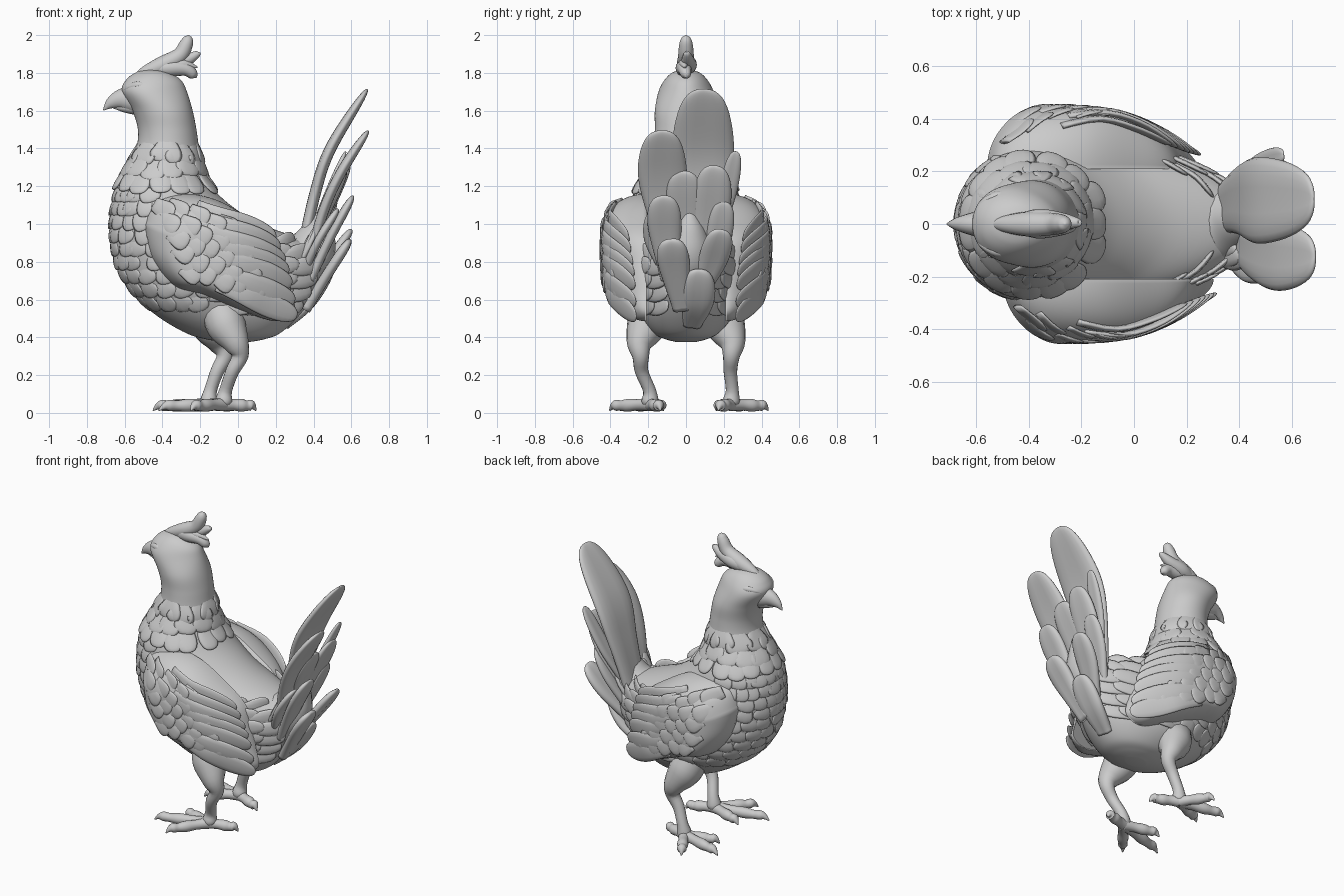
import bpy, bmesh, math, random
from mathutils import Vector as V

if "Cube" in bpy.data.objects:
    bpy.data.objects.remove(bpy.data.objects["Cube"])
random.seed(4)
TAU = 2 * math.pi


def spline(pts, t):
    """Catmull-Rom through points of any dimension, t in 0..1."""
    n = len(pts)
    u = min(max(t, 0), 1) * (n - 1)
    i = min(int(u), n - 2)
    f = u - i
    a, b, c, d = (pts[min(max(i + k, 0), n - 1)] for k in (-1, 0, 1, 2))
    return [0.5 * (2*q + (r-p)*f + (2*p-5*q+4*r-s)*f*f + (3*q-p-3*r+s)*f**3)
            for p, q, r, s in zip(a, b, c, d)]


def build(name, lofts):
    """One smooth object from several lofts (each a list of rings)."""
    bm = bmesh.new()
    for rings in lofts:
        vs = [[bm.verts.new(p) for p in r] for r in rings]
        n = len(vs[0])
        for r, s in zip(vs, vs[1:]):
            for j in range(n):
                bm.faces.new((r[j], r[(j+1) % n], s[(j+1) % n], s[j]))
        bm.faces.new(vs[0])
        bm.faces.new(vs[-1])
    bmesh.ops.recalc_face_normals(bm, faces=bm.faces)
    for f in bm.faces:
        f.smooth = True
    me = bpy.data.meshes.new(name)
    bm.to_mesh(me)
    bm.free()
    ob = bpy.data.objects.new(name, me)
    bpy.context.collection.objects.link(ob)
    return ob


def frame(pts, t, side):
    p = V(spline(pts, t)[:3])
    d = (V(spline(pts, t + .02)[:3]) - V(spline(pts, t - .02)[:3])).normalized()
    s = (side - d * side.dot(d)).normalized()
    return p, s, d.cross(s)


def tube(pts, n=28, m=16, side=V((0, 1, 0)), flat=1.0):
    """Round tube through (x, y, z, radius) points."""
    rings = []
    for i in range(n + 1):
        t = i / n
        p, s, u = frame(pts, t, side)
        r = max(spline(pts, t)[3], .002)
        rings.append([p + s*r*flat*math.cos(TAU*j/m) + u*r*math.sin(TAU*j/m) for j in range(m)])
    return rings


def feather(pts, width, thick, side=V((0, 1, 0)), n=12, m=12, root=.45, dish=0.0):
    """Flat paddle with a rounded tip along a path."""
    rings = []
    for i in range(n + 1):
        t = 1 - (1 - i / n) ** 1.7
        p, s, u = frame(pts, t, side)
        k = min(t / .65, 1)
        tip = math.sqrt(max(1 - (max(t - .65, 0) / .35) ** 2, .0004))
        w = width / 2 * (root + (1 - root) * k*k*(3 - 2*k)) * tip
        ring = []
        for j in range(m):
            c, q = math.cos(TAU*j/m), math.sin(TAU*j/m)
            ring.append(p + s*w*c + u*thick*tip*q*(1 - dish*(1 - abs(c))))
        rings.append(ring)
    return rings


# Body, neck and head as horizontal slices: z, front x, back x, half width, rear taper
BODY = [(.375, -.08, .06, .05, 0), (.39, -.17, .14, .11, 0), (.42, -.27, .22, .17, 0),
        (.5, -.41, .31, .24, .1), (.6, -.53, .39, .285, .2), (.7, -.61, .45, .31, .22),
        (.8, -.655, .47, .32, .22), (.9, -.675, .38, .315, .22), (1.0, -.68, .12, .305, .12),
        (1.1, -.67, -.04, .29, .05), (1.2, -.645, -.14, .26, 0), (1.3, -.595, -.18, .205, 0),
        (1.4, -.54, -.205, .175, 0), (1.5, -.53, -.22, .165, 0), (1.6, -.56, -.24, .165, 0),
        (1.7, -.615, -.27, .145, .12), (1.76, -.595, -.3, .115, .1), (1.8, -.545, -.36, .075, 0),
        (1.82, -.48, -.43, .02, 0)]


def skin(i, a, out=0.0):
    z, f, b, w, tp = spline(BODY, i / (len(BODY) - 1))
    c, s = math.cos(a), math.sin(a)
    n = V((c * w, s * (b - f) / 2, 0)).normalized()
    return V(((f+b)/2 + (b-f)/2*c, w*s*(1 - tp*c), z)) + n * out


build("body_neck_head", [[[skin(18*k/130, TAU*j/64) for j in range(64)] for k in range(131)]])

# Overlapping breast feathers, barely raised
scales = []
for row in range(11):
    i = 3.4 + row * .72
    for k in range(-5, 6):
        a = math.pi + (k + .5 * (row % 2)) * .25 + random.uniform(-.05, .05)
        e = random.uniform(-.004, .005)
        pts = [skin(i + 1, a, -.014), skin(i + .5, a, -.003), skin(i, a, e)]
        side = skin(i, a + .05) - skin(i, a - .05)
        scales.append(feather(pts, .12, .008, side, 8, 10, .6))
build("breast_feathers", scales)

# Neck collar of hanging hackle feathers
hackle = []
for i, cnt, e, ln in ((9.7, 15, .014, 1.6), (10.4, 13, .004, 1.5), (11.1, 11, -.003, 1.3)):
    for k in range(cnt):
        a = TAU * (k + random.uniform(-.2, .2)) / cnt
        j = i + random.uniform(-.15, .15)
        pts = [skin(j + ln, a, -.02), skin(j + ln/2, a, -.002), skin(j, a, e)]
        hackle.append(feather(pts, 1.9 / cnt, .013, skin(j, a + .05) - skin(j, a - .05), 9, 10, .5))
build("collar_feathers", hackle)

# Rump and flank feathers sweeping towards the tail
rump = []
for i in (3.4, 4.1, 4.8, 5.5, 6.2, 6.8):
    for a in (1.5, 1.1, .75):
        for s in (1, -1):
            pts = [skin(i, s*(a + .25), -.012), skin(i + .2, s*a, -.002), skin(i + .4, s*(a - .35), .006)]
            rump.append(feather(pts, .1, .011, V((0, 0, 1)), 8, 10))
build("rump_feathers", rump)

# Beak, eyes and brows
build("beak", [tube([(-.54, 0, 1.66, .08), (-.62, 0, 1.66, .054), (-.675, 0, 1.638, .03),
                     (-.712, 0, 1.603, .003)], flat=.8),
               tube([(-.53, 0, 1.62, .045), (-.6, 0, 1.62, .03), (-.66, 0, 1.62, .008)])])
face = []
for s in (1, -1):
    face.append(tube([(-.555, s*.1, 1.695, .002), (-.545, s*.105, 1.695, .014),
                      (-.52, s*.115, 1.695, .018), (-.495, s*.122, 1.695, .002)], 12, 12))
    face.append(tube([(-.6, s*.06, 1.71, .004), (-.57, s*.082, 1.725, .016),
                      (-.52, s*.105, 1.735, .02), (-.46, s*.118, 1.725, .004)], 14, 12))
build("eyes_and_brows", face)

# Swept-back head crest
build("crest", [
    tube([(-.56, 0, 1.765, .004), (-.5, 0, 1.8, .03), (-.4, 0, 1.84, .048), (-.31, 0, 1.89, .042),
          (-.275, 0, 1.95, .036), (-.264, 0, 1.985, .024), (-.262, 0, 2.0, .003)]),
    tube([(-.46, .01, 1.81, .02), (-.37, .012, 1.84, .045), (-.28, .01, 1.865, .035),
          (-.215, .005, 1.9, .018), (-.205, .005, 1.91, .003)]),
    tube([(-.45, -.01, 1.81, .02), (-.37, -.01, 1.825, .045), (-.28, -.008, 1.82, .036),
          (-.235, 0, 1.79, .026), (-.22, 0, 1.775, .003)]),
    tube([(-.4, 0, 1.83, .03), (-.3, -.01, 1.845, .03), (-.215, -.005, 1.83, .004)])])

# Wings: domed plates with layered feathers
OUTLINE = [(-.5, 1.0), (-.45, 1.12), (-.3, 1.16), (-.12, 1.13), (.06, 1.03), (.2, .92), (.25, .78),
           (.28, .65), (.3, .53), (.2, .485), (.02, .54), (-.18, .62), (-.34, .67), (-.46, .82), (-.5, 1.0)]
OUTER = [(.4,), (.446,), (.45,), (.43,), (.37,), (.29,)]       # from x = -.5 to .31
RIM = [spline(OUTLINE, k / 96) for k in range(96)]
CX, CZ, INNER = -.12, .84, .21


def dome(x, z, t):
    full = spline(OUTER, (x + .5) / .81)[0] - .5 * max(z - .95, 0) ** 1.3
    return INNER + (full - INNER) * math.sqrt(max(1 - t ** 6, 0))


def on_wing(x, z, s, dx, out):
    a = math.atan2(z - CZ, x - CX)
    r = min(RIM, key=lambda q: abs(math.remainder(math.atan2(q[1]-CZ, q[0]-CX) - a, TAU)))
    t = math.hypot(x - CX, z - CZ) / math.hypot(r[0] - CX, r[1] - CZ)
    return V((x + dx, s * (dome(x, z, min(t, .88)) + out), z))


for label, s, dx in (("near", -1, 0), ("far", 1, -.06)):
    plate = [[(x + dx, s * INNER, z) for x, z in RIM]]
    for k in range(31):
        t = max(math.cos(k / 30 * math.pi / 2), .01)
        plate.append([(CX + (x-CX)*t + dx, s*dome(CX + (x-CX)*t, CZ + (z-CZ)*t, t), CZ + (z-CZ)*t)
                      for x, z in RIM])
    lofts = [plate]
    # long flight feathers ending on the trailing edge
    for k in range(7):
        x, z = spline([(.2, .92), (.25, .8), (.285, .68), (.312, .51)], k / 6)
        pts = [on_wing(x - .42*f, z + .17*f, s, dx, e) for f, e in ((1, -.014), (.66, -.004), (.33, -.003), (0, -.006))]
        lofts.append(feather(pts, .13, .013, V((.4, 0, 1)), 14, 12, .6))
    # rounded coverts over the shoulder
    for r in range(5):
        for k in range(5):
            x = -.34 + r*.085 + k*.035 + random.uniform(-.015, .015)
            z = 1.06 - k*.085 - r*.028 + random.uniform(-.015, .015)
            pts = [on_wing(x - .1*f, z + .06*f, s, dx, e) for f, e in ((1, -.012), (.5, -.005), (0, .0))]
            lofts.append(feather(pts, .11, .009, V((.5, 0, 1)), 8, 10, .7))
    build(label + "_wing", lofts)

# Tail root and fanned tail feathers (path, width, thickness)
build("tail_root", [tube([(.0, 0, .72, .15), (.2, 0, .75, .2), (.36, .01, .83, .15),
                          (.43, .02, .96, .09), (.47, .02, 1.1, .01)])])
TAIL = [([(.34, .06, .85), (.405, .09, 1.15), (.49, .09, 1.4), (.685, .095, 1.715)], .33, .042),
        ([(.38, -.06, .8), (.45, -.1, 1.06), (.55, -.125, 1.28), (.69, -.125, 1.495)], .26, .038),
        ([(.38, -.08, .7), (.5, -.11, .95), (.61, -.12, 1.15)], .18, .034),
        ([(.36, -.02, .55), (.49, -.06, .76), (.595, -.08, .92)], .17, .038),
        ([(.36, .06, .62), (.48, .14, .8), (.6, .19, .97)], .16, .036),
        ([(.36, .1, .85), (.45, .2, 1.1), (.57, .265, 1.385)], .1, .024),
        ([(.37, .07, .8), (.47, .13, 1.05), (.59, .15, 1.31)], .2, .034),
        ([(.35, -.1, .75), (.43, -.16, .92), (.53, -.15, 1.08)], .13, .03),
        ([(.36, .0, .8), (.46, .0, 1.05), (.57, -.02, 1.28)], .2, .036),
        ([(.34, .11, .72), (.43, .17, .92), (.52, .2, 1.12)], .14, .03),
        ([(.25, .03, .47), (.38, .06, .58), (.5, .07, .76)], .18, .04)]
build("tail_feathers", [feather(p, w, t, n=24, m=20, root=.6, dish=.35) for p, w, t in TAIL])

# Short coverts around the tail root
coverts = []
for k in range(16):
    a = TAU * k / 16
    y, x = .11 * math.cos(a), .38 - .06 * math.sin(a)
    z = .85 - .1 * math.sin(a)
    pts = [(x - .1, y, z - .13), (x - .02, y * 1.25, z), (x + .05, y * 1.2, z + random.uniform(.1, .18))]
    coverts.append(feather(pts, .08, .018, n=10, m=10))
build("tail_coverts", coverts)

# Legs and clawed feet
for label, s, dx, fy, toes in (
        ("near", -1, 0, -.19, ((-.25, -.405), (-.42, -.28), (-.3, -.12), (.095, -.135))),
        ("far", 1, -.08, .24, ((-.27, .435), (-.45, .31), (-.36, .16), (.02, .17)))):
    ax = -.075 + dx
    lofts = [tube([(-.1 + dx, s*.17, .56, .1), (-.06 + dx, s*.21, .46, .105), (-.01 + dx, s*.245, .37, .07),
                   (.01 + dx, s*.24, .3, .045), (-.03 + dx, s*.235, .22, .036), (ax + .01, fy*1.02, .12, .034),
                   (ax, fy, .06, .045), (ax, fy, .025, .025)])]
    for tx, ty in toes:
        q = lambda f: (ax + (tx - ax)*f, fy + (ty - fy)*f)
        lofts.append(tube([(*q(0), .045, .036), (*q(.3), .043, .03), (*q(.55), .04, .034), (*q(.72), .038, .027),
                           (*q(.84), .04, .029), (*q(.92), .033, .017), (*q(1), .012, .003)], side=V((.3, 1, 0))))
    build(label + "_leg", lofts)
